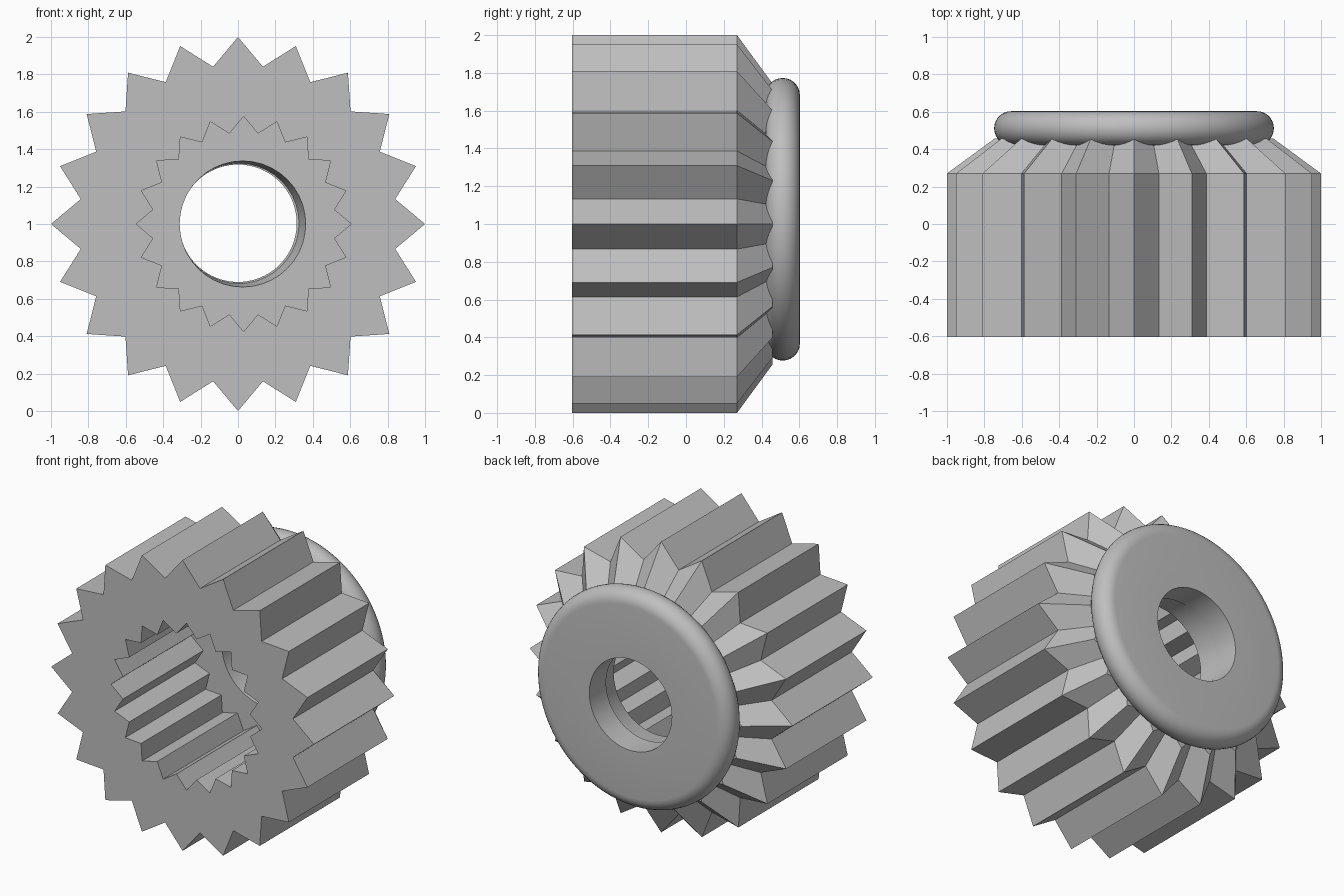
import bpy
import bmesh
from math import sin, cos, pi, radians

TEETH = 20
ROOT = 0.851          # root radius as a share of the tip radius

if "Cube" in bpy.data.objects:
    bpy.data.objects.remove(bpy.data.objects["Cube"], do_unlink=True)

grey = bpy.data.materials.new("plain grey")
grey.use_nodes = True
colour = (0.52, 0.52, 0.52, 1)
grey.diffuse_color = colour
grey.node_tree.nodes["Principled BSDF"].inputs["Base Color"].default_value = colour


def ring(bm, y, radius, count, root=1.0, cx=0.0, cz=1.0):
    """Closed loop around the y axis; root < 1 makes every second point a notch."""
    verts = []
    for i in range(count):
        a = 2 * pi * i / count
        r = radius * (root if i % 2 else 1)
        verts.append(bm.verts.new((cx + r * cos(a), y, cz + r * sin(a))))
    return verts


def closed_shell(name, bm, rings):
    """Skin consecutive rings, last back to first, into one solid."""
    for a, b in zip(rings, rings[1:] + rings[:1]):
        for i in range(len(a)):
            j = (i + 1) % len(a)
            bm.faces.new((a[i], a[j], b[j], b[i]))
    bmesh.ops.recalc_face_normals(bm, faces=bm.faces)
    mesh = bpy.data.meshes.new(name)
    bm.to_mesh(mesh)
    bm.free()
    mesh.materials.append(grey)
    obj = bpy.data.objects.new(name, mesh)
    bpy.context.collection.objects.link(obj)
    return obj


def smooth(obj, angle):
    bpy.ops.object.select_all(action="DESELECT")
    obj.select_set(True)
    bpy.context.view_layer.objects.active = obj
    bpy.ops.object.shade_smooth_by_angle(angle=radians(angle))


# Toothed body: straight teeth, tapered back, splined socket and round bore
n = TEETH * 2
bm = bmesh.new()
gear = closed_shell("toothed_body", bm, [
    ring(bm, -0.603, 1.0, n, ROOT),
    ring(bm, 0.27, 1.0, n, ROOT),
    ring(bm, 0.457, 0.745, n, ROOT),
    ring(bm, 0.457, 0.318, n, cz=1.004),
    ring(bm, 0.27, 0.337, n, cx=0.025),
    ring(bm, 0.27, 0.575, n, ROOT, cx=0.03),
    ring(bm, -0.603, 0.575, n, ROOT, cx=0.03),
])
smooth(gear, 12)

# Back flange: a disc with a fully rounded rim and a round bore
bm = bmesh.new()
segs, steps, tube, mid = 80, 14, 0.091, 0.512
rim = []
for k in range(steps + 1):
    a = -pi / 2 + pi * k / steps
    rim.append(ring(bm, mid + tube * sin(a), 0.657 + tube * cos(a), segs, cz=1.025))
bore = [ring(bm, mid + s * tube, 0.314, segs, cz=1.004) for s in (1, -1)]
flange = closed_shell("back_flange", bm, rim + bore)
smooth(flange, 35)
